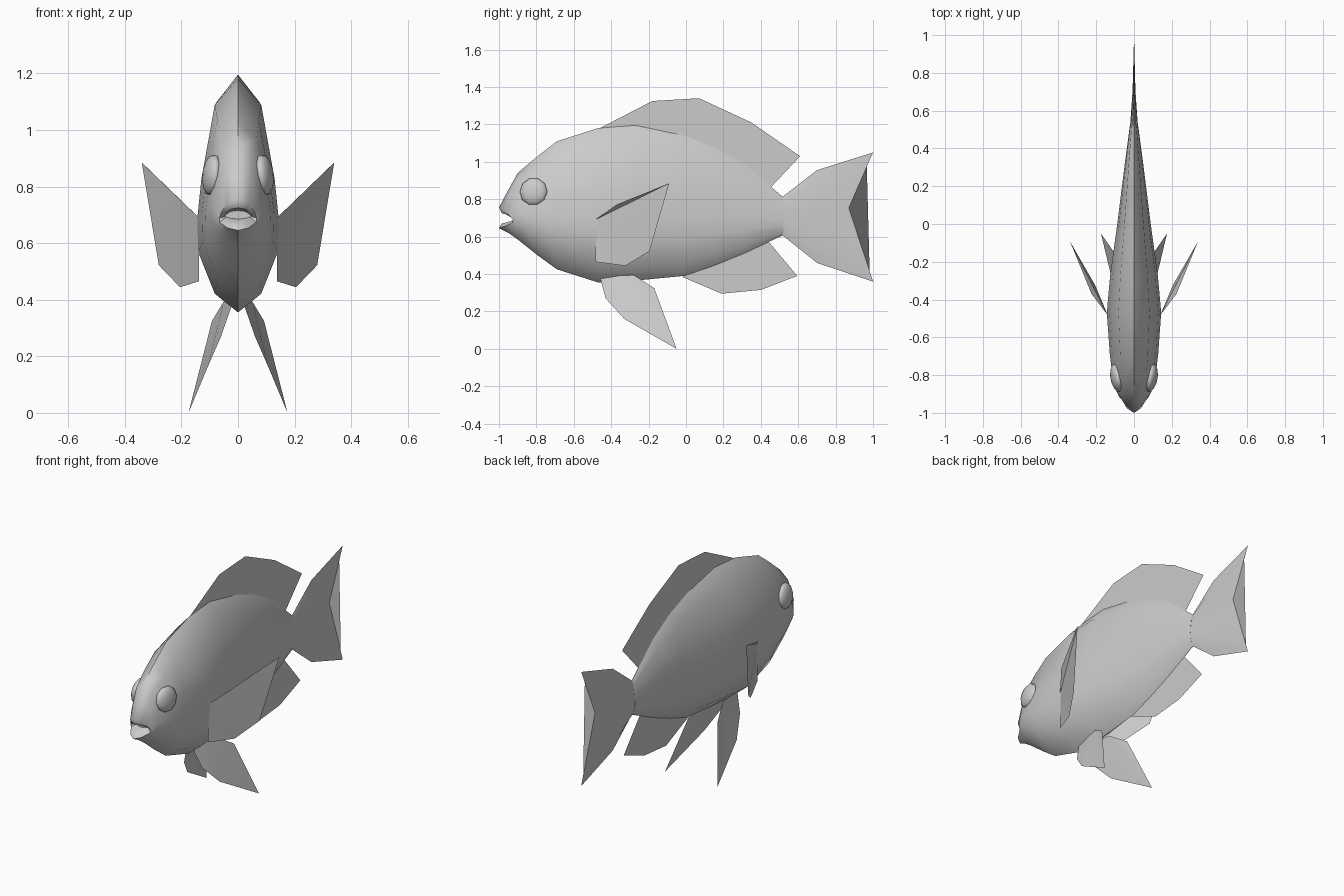
import bpy, math

if "Cube" in bpy.data.objects:
    bpy.data.objects.remove(bpy.data.objects["Cube"])


def make(name, verts, faces, smooth=None):
    me = bpy.data.meshes.new(name)
    me.from_pydata(verts, [], faces)
    me.update()
    ob = bpy.data.objects.new(name, me)
    bpy.context.collection.objects.link(ob)
    if smooth:
        bpy.ops.object.select_all(action='DESELECT')
        ob.select_set(True)
        bpy.context.view_layer.objects.active = ob
        bpy.ops.object.shade_smooth_by_angle(angle=math.radians(smooth))
    return ob


# Cross-section: (fraction of half width, fraction of height), top to bottom
HALF = [(0, 1), (.57, .89), (.9, .57), (1, .4), (.98, .26), (.57, .08), (0, 0)]
SECTION = HALF + [(-a, b) for a, b in HALF[-2:0:-1]]


def loft(name, rings, smooth):
    """rings: y, bottom z, top z, half width, sweep back at sides, fork at tips"""
    verts, faces, n = [], [], len(SECTION)
    for y, zb, zt, w, back, fork in rings:
        for a, t in SECTION:
            tip = (t - .57) / .43 if t > .57 else (.57 - t) / .57
            verts.append((a * w, y + back * a * a + fork * tip, zb + (zt - zb) * t))
    for r in range(len(rings) - 1):
        for i in range(n):
            j = (i + 1) % n
            faces.append((r * n + i, r * n + j, (r + 1) * n + j, (r + 1) * n + i))
    faces.append(tuple(range(n))[::-1])
    faces.append(tuple(range((len(rings) - 1) * n, len(rings) * n)))
    return make(name, verts, faces, smooth)


# Body, starting inside the mouth and running over the lips to the tail root
loft("body", [
    (-.92, .685, .715, .045, .01, 0),
    (-.985, .67, .725, .052, .065, 0),
    (-1.0, .645, .755, .066, .075, 0),
    (-.95, .62, .85, .078, .035, 0),
    (-.90, .585, .94, .093, .015, 0),
    (-.80, .505, 1.025, .115, 0, 0),
    (-.69, .425, 1.11, .128, 0, 0),
    (-.47, .355, 1.18, .144, 0, 0),
    (-.27, .365, 1.195, .126, 0, 0),
    (-.01, .39, 1.14, .09, 0, 0),
    (.15, .445, 1.08, .07, 0, 0),
    (.31, .51, .99, .05, 0, 0),
    (.52, .608, .81, .022, 0, 0)], 50)

# Forked tail fin, thinning to an edge
loft("tail_fin", [
    (.515, .608, .812, .021, 0, 0),
    (.70, .46, .955, .008, 0, 0),
    (.87, .36, 1.05, .001, 0, .13)], 50)

# Flat fins on the centre line, as (y, z) outlines
MID_FINS = {
    "dorsal_fin": [(-.46, 1.18), (-.18, 1.325), (.07, 1.34), (.35, 1.21), (.61, 1.03),
                   (.455, .865), (.31, .95), (-.01, 1.1), (-.27, 1.15)],
    "anal_fin": [(-.02, .385), (.19, .295), (.40, .315), (.595, .39), (.44, .575),
                 (.31, .55), (.1, .46)],
}
for name, pts in MID_FINS.items():
    make(name, [(0, y, z) for y, z in pts], [tuple(range(len(pts)))])

# Paired side fins, fanned from the first point
SIDE_FINS = {
    "pectoral_fin": [(.138, -.485, .69), (.138, -.485, .465), (.205, -.325, .444),
                     (.28, -.195, .522), (.34, -.09, .885), (.225, -.37, .772)],
    "pelvic_fin": [(.05, -.28, .395), (.02, -.46, .385), (.06, -.43, .27),
                   (.108, -.33, .16), (.175, -.05, 0), (.092, -.17, .325)],
}
for s, side in ((1, "right"), (-1, "left")):
    for name, pts in SIDE_FINS.items():
        faces = [(0, i, i + 1) for i in range(1, len(pts) - 1)]
        make(name + "_" + side, [(s * x, y, z) for x, y, z in pts], faces, 40)
    # Bulging eyes
    bpy.ops.mesh.primitive_uv_sphere_add(segments=10, ring_count=8, radius=1)
    eye = bpy.context.object
    eye.name = "eye_" + side
    eye.scale = (.075, .075, .033)
    eye.rotation_euler = (0, s * math.radians(84), s * math.radians(-10))
    eye.location = (s * .091, -.815, .84)
    bpy.ops.object.shade_smooth()
